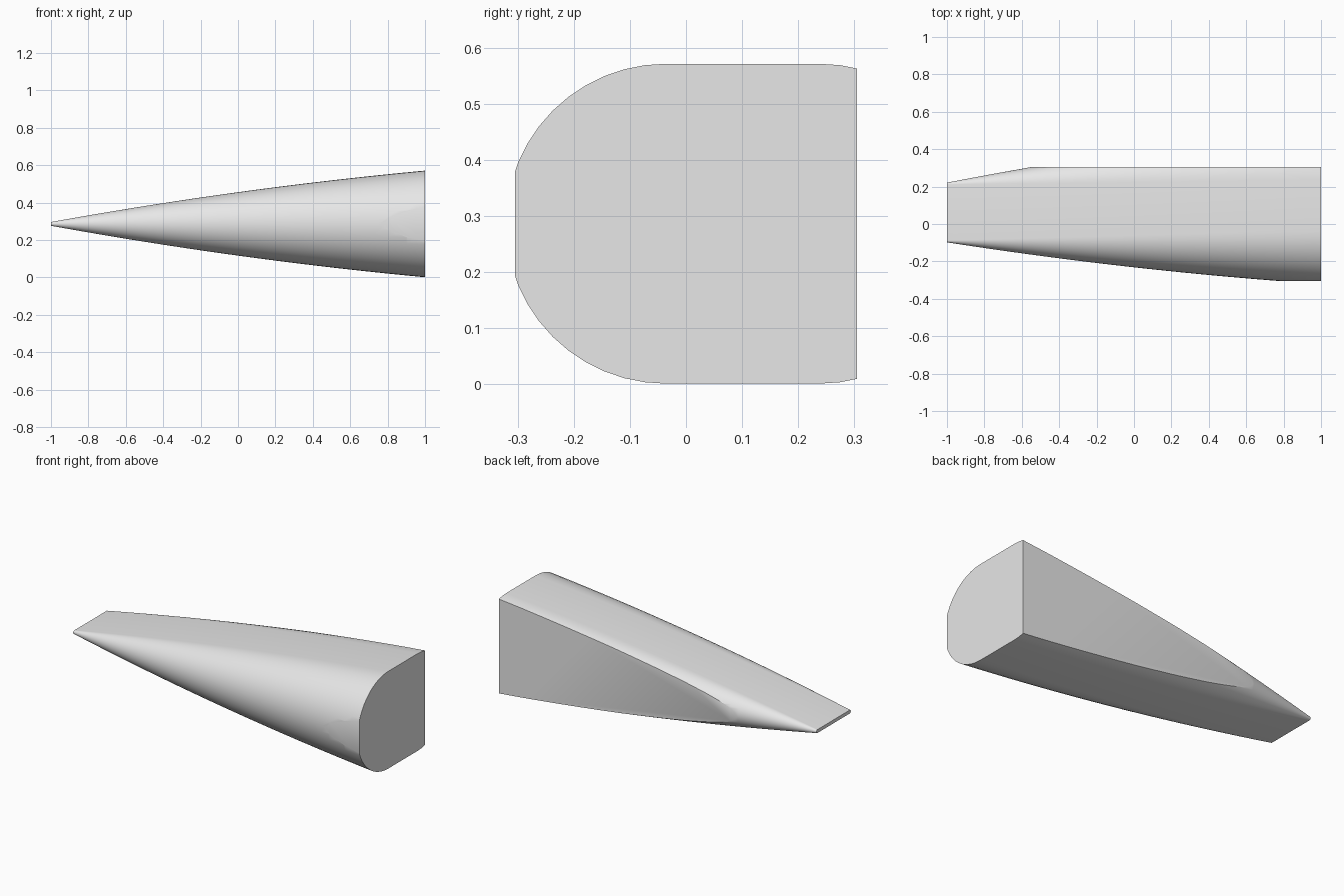
import bpy
import bmesh
import math

cube = bpy.data.objects.get("Cube")
if cube:
    bpy.data.objects.remove(cube, do_unlink=True)

STATIONS = 40       # sections along the length
ARC = 24            # segments in each rounded edge
MID_Z = 0.286
SIDE_Y = 0.305      # flat trim planes at front and back


def section(x):
    """Rounded slab outline at x: two half circles joined by flat top and bottom."""
    r = 0.1475 + 0.1375 * x + 0.022 * (1 - x * x)
    front, back = -0.062 + 0.026 * x, 0.224 + 0.013 * x
    points = []
    for centre, start in ((back, -math.pi / 2), (front, math.pi / 2)):
        for i in range(ARC + 1):
            a = start + math.pi * i / ARC
            points.append((x, centre + r * math.cos(a), MID_Z + r * math.sin(a)))
    return points


# Loft the tapering body
bm = bmesh.new()
rings = []
for s in range(STATIONS + 1):
    x = -1 + 2 * s / STATIONS
    rings.append([bm.verts.new(p) for p in section(x)])
for a, b in zip(rings, rings[1:]):
    n = len(a)
    for i in range(n):
        j = (i + 1) % n
        bm.faces.new((a[i], a[j], b[j], b[i]))
bm.faces.new(rings[0])
bm.faces.new(rings[-1])

# Trim the front and back flat and close the cuts
for side in (-1, 1):
    geom = bm.verts[:] + bm.edges[:] + bm.faces[:]
    cut = bmesh.ops.bisect_plane(bm, geom=geom, dist=1e-6,
                                 plane_co=(0, side * SIDE_Y, 0),
                                 plane_no=(0, side, 0), clear_outer=True)
    edges = [e for e in cut["geom_cut"] if isinstance(e, bmesh.types.BMEdge)]
    bmesh.ops.edgenet_fill(bm, edges=edges)
bmesh.ops.recalc_face_normals(bm, faces=bm.faces[:])

mesh = bpy.data.meshes.new("wedge_body")
bm.to_mesh(mesh)
bm.free()
body = bpy.data.objects.new("wedge_body", mesh)
bpy.context.collection.objects.link(body)

# Plain light grey
grey = bpy.data.materials.new("light_grey")
grey.use_nodes = True
colour = (0.8, 0.8, 0.8, 1)
grey.diffuse_color = colour
for node in grey.node_tree.nodes:
    if node.type == "BSDF_PRINCIPLED":
        node.inputs["Base Color"].default_value = colour
mesh.materials.append(grey)

# Smooth the curves, keep the trimmed edges sharp
bpy.ops.object.select_all(action="DESELECT")
body.select_set(True)
bpy.context.view_layer.objects.active = body
bpy.ops.object.shade_smooth_by_angle(angle=math.radians(30))
